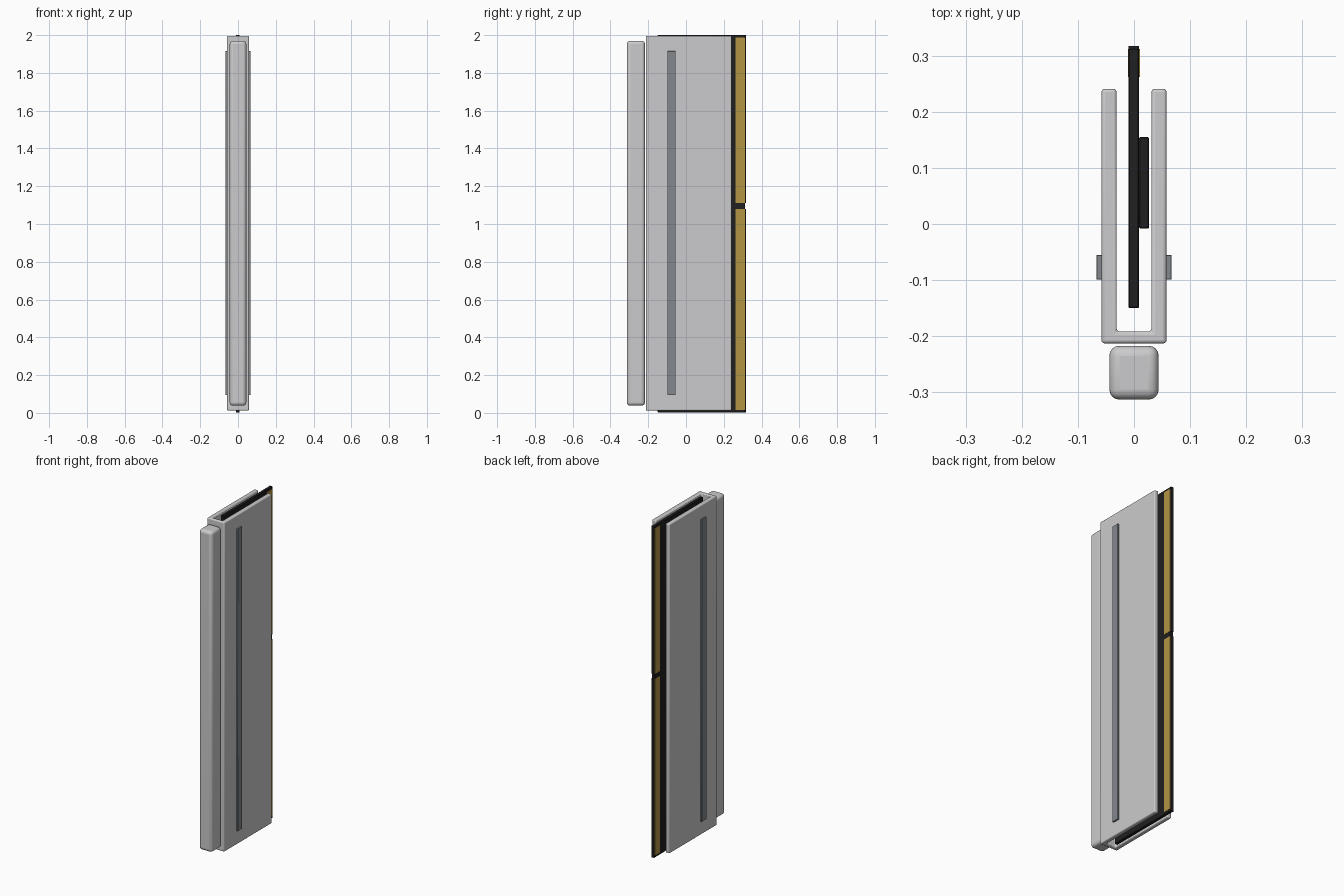
import bpy
import bmesh

old = bpy.data.objects.get("Cube")
if old:
    bpy.data.objects.remove(old, do_unlink=True)


def material(name, rgb, metallic=0.0):
    m = bpy.data.materials.new(name)
    m.use_nodes = True
    color = (*rgb, 1.0)
    m.diffuse_color = color
    m.node_tree.nodes["Principled BSDF"].inputs["Base Color"].default_value = color
    return m


silver = material("light silver", (0.60, 0.60, 0.61))
steel = material("steel grey", (0.23, 0.25, 0.27))
gold = material("gold", (0.46, 0.30, 0.06))
black = material("black", (0.014, 0.014, 0.015))


def finish(obj, mat, bevel, segments):
    obj.data.materials.append(mat)
    if bevel:
        mod = obj.modifiers.new("rounded edges", "BEVEL")
        mod.width = bevel
        mod.segments = segments
        mod.limit_method = "ANGLE"
    bpy.ops.object.select_all(action="DESELECT")
    obj.select_set(True)
    bpy.context.view_layer.objects.active = obj
    bpy.ops.object.shade_smooth_by_angle()
    return obj


def prism(name, outline, z0, z1, mat, bevel=0.0, segments=2):
    """Extrude a plan outline upward from z0 to z1."""
    bm = bmesh.new()
    face = bm.faces.new([bm.verts.new((x, y, z0)) for x, y in outline])
    top = bmesh.ops.extrude_face_region(bm, geom=[face])["geom"]
    verts = [v for v in top if isinstance(v, bmesh.types.BMVert)]
    bmesh.ops.translate(bm, vec=(0, 0, z1 - z0), verts=verts)
    bmesh.ops.recalc_face_normals(bm, faces=bm.faces)
    mesh = bpy.data.meshes.new(name)
    bm.to_mesh(mesh)
    bm.free()
    obj = bpy.data.objects.new(name, mesh)
    bpy.context.collection.objects.link(obj)
    return finish(obj, mat, bevel, segments)


def box(name, x, y, z, mat, bevel=0.0, segments=2):
    outline = [(x[0], y[0]), (x[1], y[0]), (x[1], y[1]), (x[0], y[1])]
    return prism(name, outline, z[0], z[1], mat, bevel, segments)


# U-shaped heat spreader, open at the back, top and bottom
half = [(0.058, -0.213), (0.058, 0.241), (0.031, 0.241), (0.031, -0.192)]
outline = half + [(-x, y) for x, y in reversed(half)]
prism("heat_spreader", outline, 0.012, 1.996, silver, 0.006, 3)

# Rounded bar along the front
box("front_bar", (-0.044, 0.044), (-0.313, -0.217), (0.038, 1.97), silver, 0.018, 4)

# Circuit board with a shallow notch in its contact edge
notch = (1.08, 1.11)
box("circuit_board", (-0.01, 0.009), (-0.15, 0.313), (0.003, 2.0), black, 0.002, 1)
for name, z in (("lower", (0.003, notch[0])), ("upper", (notch[1], 2.0))):
    box(name + "_board_edge", (-0.01, 0.009), (0.312, 0.317), z, black)

# Memory chips on one side of the board
count, pitch = 8, 0.24
for i in range(count):
    z = 1.0 + (i - (count - 1) / 2) * pitch
    box(f"memory_chip_{i + 1}", (0.009, 0.027), (-0.008, 0.155),
        (z - 0.1, z + 0.1), black, 0.002, 1)

# Trim strips and gold contacts on both sides
for side, s in (("left", 1), ("right", -1)):
    box(side + "_trim_strip", sorted((s * 0.056, s * 0.067)), (-0.099, -0.055),
        (0.095, 1.915), steel, 0.001, 1)
    for name, z in (("lower", (0.016, notch[0])), ("upper", (notch[1], 1.987))):
        box(f"{side}_{name}_contacts", sorted((s * 0.008, s * 0.0108)),
            (0.262, 0.312), z, gold)
